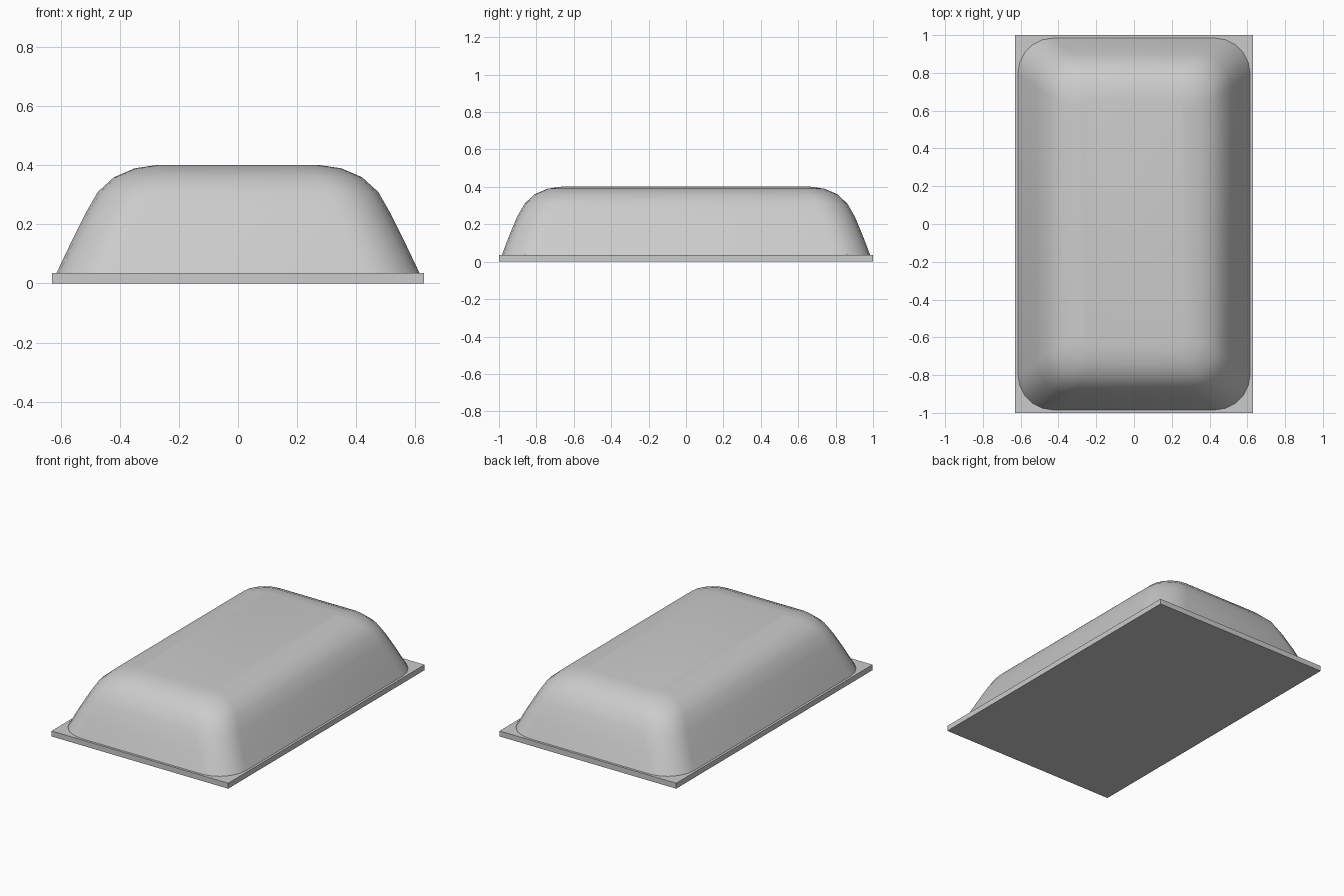
import bpy
import bmesh
import math

cube = bpy.data.objects.get("Cube")
if cube:
    bpy.data.objects.remove(cube, do_unlink=True)

BASE_X, BASE_Y = 0.63, 1.0
PLATE_TOP = 0.035

grey = bpy.data.materials.new("light_grey")
grey.use_nodes = True
colour = (0.6, 0.6, 0.6, 1)
grey.diffuse_color = colour
grey.node_tree.nodes["Principled BSDF"].inputs["Base Color"].default_value = colour


def make_object(name, bm):
    bmesh.ops.recalc_face_normals(bm, faces=bm.faces)
    mesh = bpy.data.meshes.new(name)
    bm.to_mesh(mesh)
    bm.free()
    mesh.materials.append(grey)
    obj = bpy.data.objects.new(name, mesh)
    bpy.context.collection.objects.link(obj)
    return obj


def rounded_ring(bm, half_x, half_y, radius, z, steps=5):
    """Loop of vertices around a rectangle with round corners."""
    ring = []
    for corner, (sx, sy) in enumerate([(1, 1), (-1, 1), (-1, -1), (1, -1)]):
        for i in range(steps + 1):
            a = (corner + i / steps) * math.pi / 2
            ring.append(bm.verts.new((sx * (half_x - radius) + radius * math.cos(a),
                                      sy * (half_y - radius) + radius * math.sin(a), z)))
    return ring


# Thin rectangular base plate
bm = bmesh.new()
bmesh.ops.create_cube(bm, size=1)
for v in bm.verts:
    v.co = (v.co.x * 2 * BASE_X, v.co.y * 2 * BASE_Y, (v.co.z + 0.5) * PLATE_TOP)
make_object("base_plate", bm)

# Soft domed cover: half width, half length, corner radius, height
profile = [
    (0.615, 0.985, 0.19, PLATE_TOP),
    (0.565, 0.945, 0.185, 0.14),
    (0.515, 0.903, 0.18, 0.24),
    (0.475, 0.863, 0.17, 0.31),
    (0.42, 0.81, 0.15, 0.36),
    (0.35, 0.74, 0.11, 0.39),
    (0.27, 0.66, 0.06, 0.402),
]
bm = bmesh.new()
rings = [rounded_ring(bm, *row) for row in profile]
for low, high in zip(rings, rings[1:]):
    for i in range(len(low)):
        j = (i + 1) % len(low)
        bm.faces.new((low[i], low[j], high[j], high[i]))
bm.faces.new(rings[-1])
for face in bm.faces:
    face.smooth = True
make_object("domed_cover", bm)
